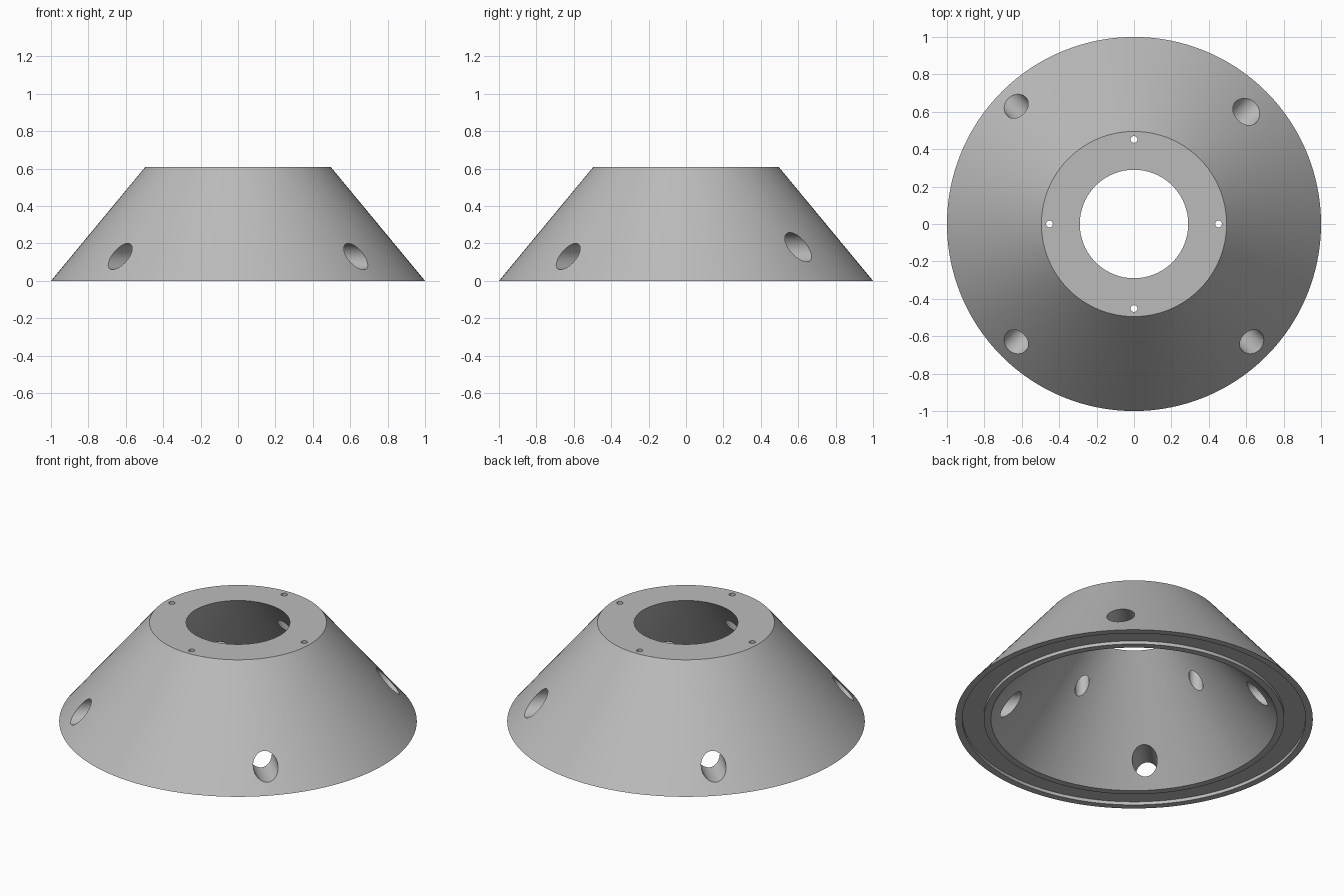
import bpy
import bmesh
import math
from mathutils import Matrix, Vector

cube = bpy.data.objects.get("Cube")
if cube:
    bpy.data.objects.remove(cube, do_unlink=True)

HEIGHT = 0.61
GREY = (0.5, 0.5, 0.5, 1)

material = bpy.data.materials.new("plain grey")
material.use_nodes = True
material.diffuse_color = GREY
material.node_tree.nodes["Principled BSDF"].inputs["Base Color"].default_value = GREY


def lathe(name, profile, segments, closed):
    """Spin a (radius, height) profile round z; open profiles end on the axis."""
    bm = bmesh.new()
    verts = [bm.verts.new((r, 0, z)) for r, z in profile]
    edges = [bm.edges.new(pair) for pair in zip(verts, verts[1:])]
    if closed:
        edges.append(bm.edges.new((verts[-1], verts[0])))
    bmesh.ops.spin(bm, geom=verts + edges, axis=(0, 0, 1), cent=(0, 0, 0),
                   angle=math.tau, steps=segments, use_duplicate=False)
    bmesh.ops.remove_doubles(bm, verts=bm.verts, dist=1e-5)
    bmesh.ops.recalc_face_normals(bm, faces=bm.faces)
    mesh = bpy.data.meshes.new(name)
    bm.to_mesh(mesh)
    bm.free()
    mesh.materials.append(material)
    obj = bpy.data.objects.new(name, mesh)
    bpy.context.collection.objects.link(obj)
    return obj


def rod(name, radius, bottom, top, segments):
    return lathe(name, [(0, bottom), (radius, bottom), (radius, top), (0, top)],
                 segments, False)


# Hollow conical shell with a shallow ring groove in its underside
shell = lathe("conical_base", [
    (0.29, HEIGHT), (0.495, HEIGHT), (1.0, 0), (0.96, 0), (0.96, 0.02),
    (0.84, 0.02), (0.84, 0), (0.80, 0)], 128, True)

cutters = []

# Screw holes through the top ring, widened from below
for i in range(4):
    cutter = lathe("screw_hole_cutter", [
        (0, 0.2), (0.04, 0.2), (0.04, 0.55), (0.018, 0.55), (0.018, 0.7), (0, 0.7)],
        32, False)
    cutter.matrix_world = Matrix.Rotation(i * math.pi / 2, 4, "Z") @ Matrix.Translation((0.452, 0, 0))
    cutters.append(cutter)

# Level radial holes through the side wall; the back left one is larger and higher
for i in range(4):
    radius, z = (0.078, 0.18) if i == 0 else (0.07, 0.13)
    cutter = rod("side_hole_cutter", radius, 0.45, 1.1, 48)
    cutter.matrix_world = (Matrix.Translation((0, 0, z))
                           @ Matrix.Rotation(math.radians(45 + 90 * i), 4, "Z")
                           @ Matrix.Rotation(math.pi / 2, 4, "Y"))
    cutters.append(cutter)

# Cut every hole, then drop the cutters
bpy.context.view_layer.objects.active = shell
for cutter in cutters:
    cutter.hide_render = True
    cut = shell.modifiers.new("hole", "BOOLEAN")
    cut.operation = "DIFFERENCE"
    cut.solver = "EXACT"
    cut.object = cutter
    bpy.ops.object.modifier_apply(modifier=cut.name)
for cutter in cutters:
    bpy.data.objects.remove(cutter, do_unlink=True)

# Smooth curved walls, crisp rims
bpy.ops.object.select_all(action="DESELECT")
shell.select_set(True)
bpy.ops.object.shade_smooth_by_angle(angle=math.radians(30))
